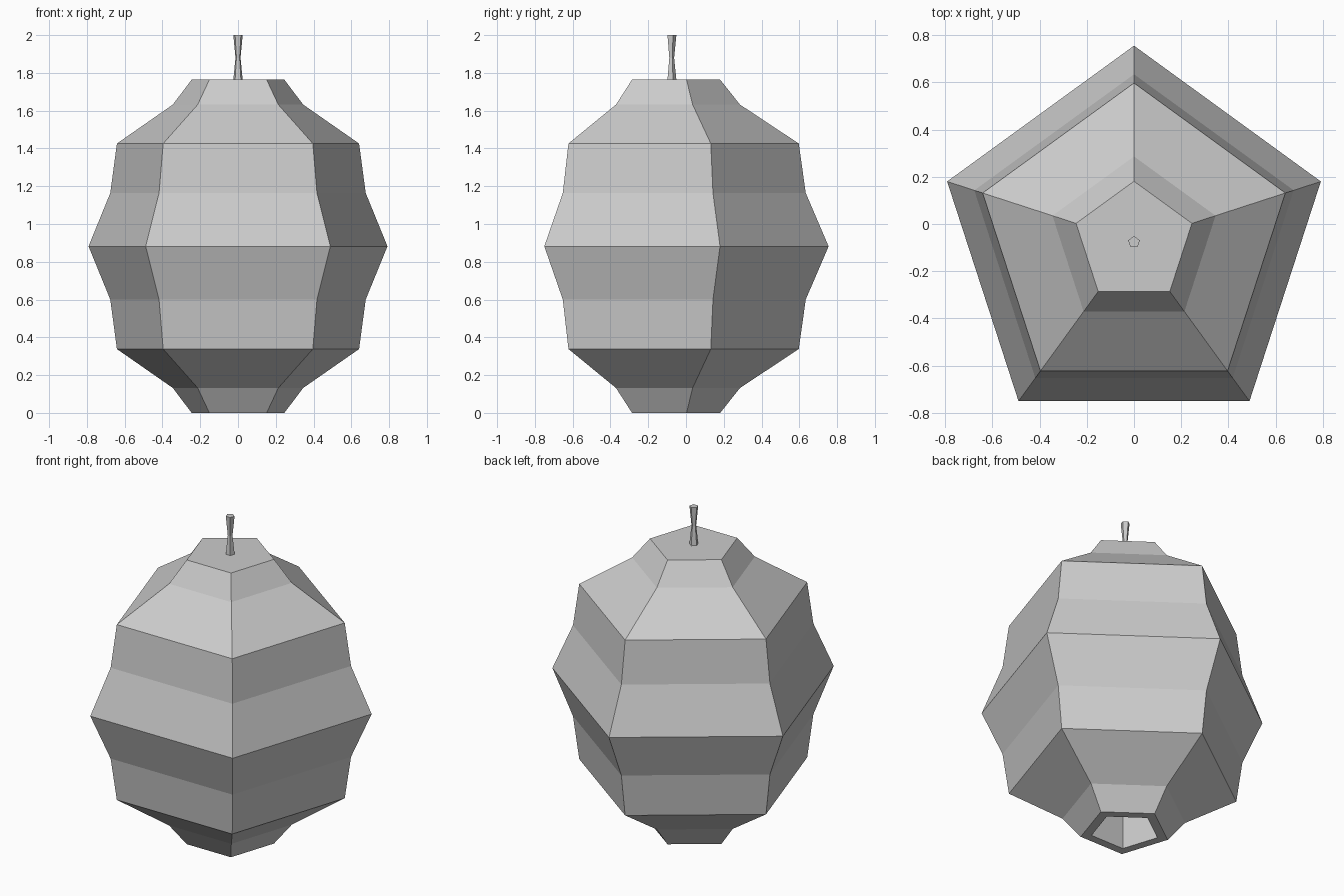
import bpy
import bmesh
from math import cos, sin, pi

cube = bpy.data.objects.get("Cube")
if cube:
    bpy.data.objects.remove(cube, do_unlink=True)

SIDES = 5
CENTRE_Y = -0.077

grey = bpy.data.materials.new("light_grey")
grey.use_nodes = True
grey.diffuse_color = (0.6, 0.6, 0.6, 1)
grey.node_tree.nodes["Principled BSDF"].inputs["Base Color"].default_value = (0.6, 0.6, 0.6, 1)


def lathe(name, profile, cap_start=True):
    """Stack five-sided rings given as (radius, height) and cap the ends."""
    bm = bmesh.new()
    rings = []
    for radius, z in profile:
        angles = [pi / 2 + 2 * pi * i / SIDES for i in range(SIDES)]
        rings.append([bm.verts.new((radius * cos(a), CENTRE_Y + radius * sin(a), z))
                      for a in angles])
    for low, high in zip(rings, rings[1:]):
        for i in range(SIDES):
            j = (i + 1) % SIDES
            bm.faces.new((low[i], low[j], high[j], high[i]))
    if cap_start:
        bm.faces.new(rings[0])
    bm.faces.new(rings[-1])
    bmesh.ops.recalc_face_normals(bm, faces=bm.faces)
    mesh = bpy.data.meshes.new(name)
    bm.to_mesh(mesh)
    bm.free()
    mesh.materials.append(grey)
    obj = bpy.data.objects.new(name, mesh)
    bpy.context.collection.objects.link(obj)
    return obj


# Body: lower half of the outline, mirrored about the widest ring
EQUATOR = 0.882
lower = [(0.258, 0), (0.363, 0.132), (0.674, 0.338), (0.711, 0.6)]
upper = [(r, 2 * EQUATOR - z) for r, z in reversed(lower)]

# Hollow core opening through the flat bottom rim
core = [(0.195, 1.7), (0.195, 0)]
lathe("body", core + lower + [(0.832, EQUATOR)] + upper)

# Stem, pinched in the middle
top = 2 * EQUATOR
lathe("stem", [(0.026, top), (0.014, 1.88), (0.026, 2.0)])
